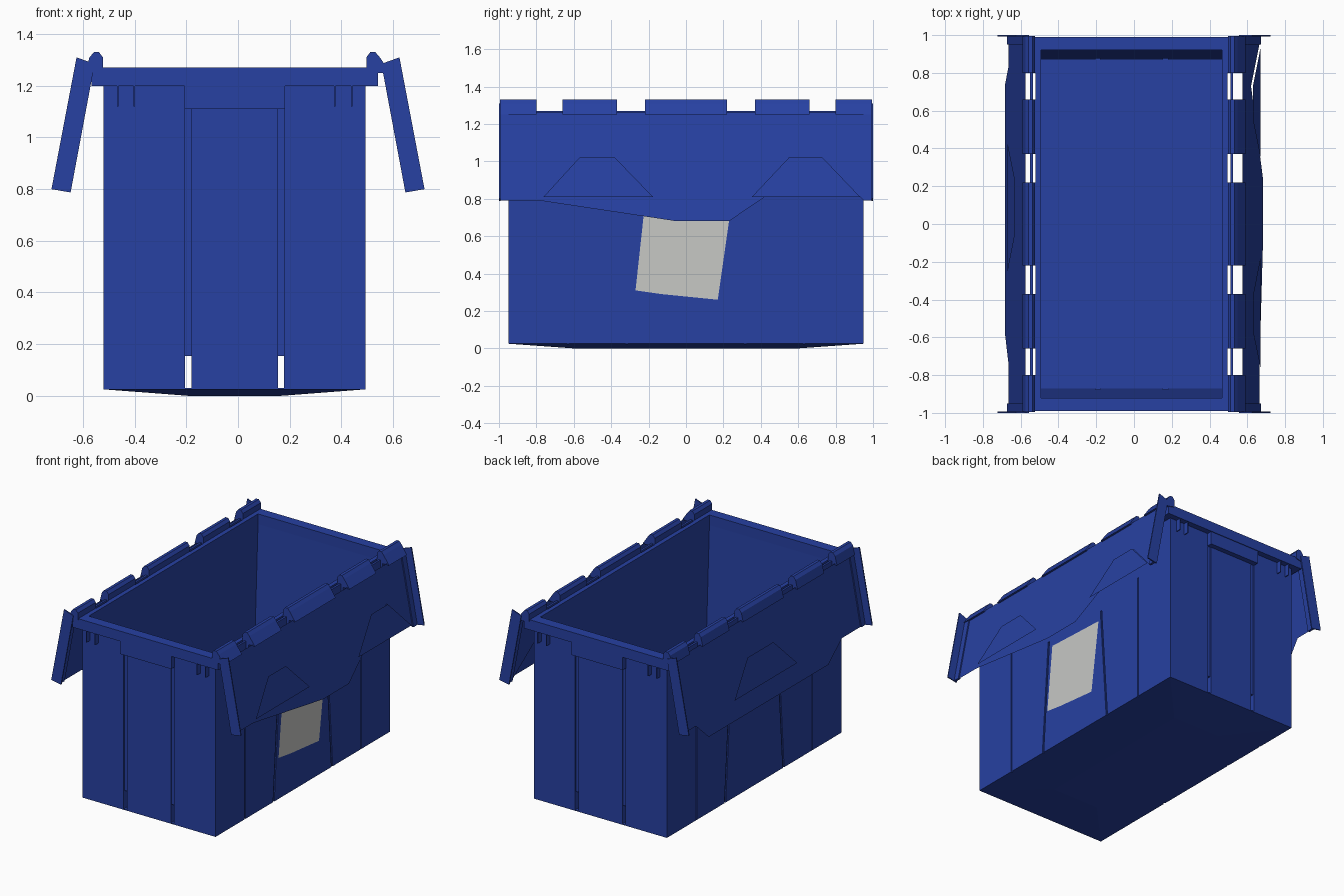
import bpy, bmesh

old = bpy.data.objects.get("Cube")
if old:
    bpy.data.objects.remove(old, do_unlink=True)

CX = -0.013                      # the tub sits slightly off the flap centre
HX, HY = 0.507, 0.95             # outer half sizes of the tub
GAPS = [(-0.8, -0.66), (-0.37, -0.22), (0.22, 0.37), (0.66, 0.8)]


def material(name, rgb):
    m = bpy.data.materials.new(name)
    m.use_nodes = True
    m.diffuse_color = (*rgb, 1)
    m.node_tree.nodes["Principled BSDF"].inputs["Base Color"].default_value = (*rgb, 1)
    return m


BLUE = material("tote blue", (0.02, 0.052, 0.36))
GREY = material("label grey", (0.57, 0.58, 0.56))


def finish(name, bm, mat=BLUE, solid=True):
    if solid:
        bmesh.ops.recalc_face_normals(bm, faces=bm.faces)
    mesh = bpy.data.meshes.new(name)
    bm.to_mesh(mesh)
    bm.free()
    mesh.materials.append(mat)
    ob = bpy.data.objects.new(name, mesh)
    bpy.context.collection.objects.link(ob)
    return ob


def add_box(bm, x, y, z, y_top=None):
    """Box from (low, high) ranges; y_top shears the upper end."""
    v = [bm.verts.new((px, py, pz))
         for pz, ys in zip(z, (y, y_top or y))
         for px, py in ((x[0], ys[0]), (x[1], ys[0]), (x[1], ys[1]), (x[0], ys[1]))]
    bm.faces.new(v[:4])
    bm.faces.new(v[4:])
    for i in range(4):
        j = (i + 1) % 4
        bm.faces.new((v[i], v[j], v[j + 4], v[i + 4]))


def side_range(side, a, b):
    """Range between distances a and b from the tub centre line."""
    return tuple(sorted((CX + side * a, CX + side * b)))


def add_prism(bm, profile, y0, y1):
    """Extrude an (x, z) profile along y."""
    ends = [[bm.verts.new((x, y, z)) for x, z in profile] for y in (y0, y1)]
    for e in ends:
        bm.faces.new(e)
    n = len(profile)
    for i in range(n):
        j = (i + 1) % n
        bm.faces.new((ends[0][i], ends[0][j], ends[1][j], ends[1][i]))


def add_rings(bm, rings, closed):
    """Skin rectangular rings given as (half x, half y, z)."""
    loops = [[bm.verts.new((CX + sx * hx, sy * hy, z))
              for sx, sy in ((-1, -1), (1, -1), (1, 1), (-1, 1))] for hx, hy, z in rings]
    pairs = list(zip(loops, loops[1:]))
    if closed:
        pairs.append((loops[-1], loops[0]))
    else:
        bm.faces.new(loops[0])
        bm.faces.new(loops[-1])
    for a, b in pairs:
        for i in range(4):
            j = (i + 1) % 4
            bm.faces.new((a[i], a[j], b[j], b[i]))


def carve(ob, bm):
    cutter = finish("cutter", bm)
    cutter.hide_render = True
    mod = ob.modifiers.new("cut", 'BOOLEAN')
    mod.operation, mod.solver, mod.use_self = 'DIFFERENCE', 'EXACT', True
    mod.object = cutter
    bpy.context.view_layer.update()
    mesh = bpy.data.meshes.new_from_object(
        ob.evaluated_get(bpy.context.evaluated_depsgraph_get()))
    ob.modifiers.clear()
    ob.data = mesh
    bpy.data.objects.remove(cutter, do_unlink=True)


# Tub: shallow dished bottom, straight outside, tapered end walls inside
bm = bmesh.new()
add_rings(bm, [(0.18, 0.6, 0), (HX, HY, 0.025), (HX, HY, 1.2),
               (0.479, 0.92, 1.2), (0.479, 0.87, 0.03)], closed=False)
tub = finish("tub", bm)

# Panel grooves in the walls and drain slots through the ends
bm = bmesh.new()
for s in (-1, 1):
    slot = side_range(s, 0.167, 0.192)
    add_box(bm, slot, (-1.2, 1.2), (0.031, 0.155))
    for e in (-1, 1):
        add_box(bm, slot, sorted((e * 0.942, e * 1.1)), (0.154, 1.15))
        wall = side_range(e, HX - 0.008, 0.6)
        add_box(bm, wall, (s * 0.63 - 0.005, s * 0.63 + 0.005), (-0.1, 0.9))
        add_box(bm, wall, (s * 0.32 - 0.007, s * 0.32 + 0.007), (-0.01, 0.82),
                (s * 0.26 - 0.007, s * 0.26 + 0.007))
carve(tub, bm)

# Rim with hinge slits along both sides
bm = bmesh.new()
add_rings(bm, [(0.555, 0.99, 1.2), (0.555, 0.99, 1.27),
               (0.479, 0.92, 1.27), (0.479, 0.92, 1.2)], closed=True)
rim = finish("rim", bm)
bm = bmesh.new()
for s in (-1, 1):
    for gap in GAPS:
        add_box(bm, side_range(s, HX + 0.001, 0.523), gap, (1.1, 1.4))
        add_box(bm, side_range(s, 0.537, 0.6), gap, (1.1, 1.4))
carve(rim, bm)

# Hand grips and stiffening fins under the rim ends
bm = bmesh.new()
for e in (-1, 1):
    add_box(bm, (CX - 0.195, CX + 0.195), sorted((e * 0.945, e * 0.985)), (1.11, 1.2))
    for s in (-1, 1):
        for d in (0.385, 0.45):
            add_box(bm, side_range(s, d, d + 0.006),
                    sorted((e * 0.945, e * 0.985)), (1.12, 1.2))
finish("grips_and_fins", bm)


# Flaps hang outward from the hinges in one sloping plane
def flap_x(z):
    return 0.574 + 0.19 * (1.26 - z)


# Interlocking lower edges as (y, z)
EDGES = {
    "left": [(-1, 0.79), (-0.78, 0.79), (-0.57, 1.02), (-0.38, 1.02), (-0.05, 0.68),
             (0.23, 0.68), (0.55, 1.02), (0.73, 1.02), (0.95, 0.79), (1, 0.79)],
    "right": [(-1, 0.79), (-0.75, 0.79), (-0.57, 0.68), (-0.38, 0.68), (-0.05, 1.02),
              (0.23, 1.02), (0.55, 0.68), (0.73, 0.68), (0.84, 0.79), (1, 0.79)],
}
LOW = 0.81

for side, s in (("left", 1), ("right", -1)):
    edge = EDGES[side]

    def sheet(bm, outline, out=0.0):
        pts = outline if s > 0 else outline[::-1]
        f = bm.faces.new([bm.verts.new((s * (flap_x(z) + out), y, z)) for y, z in pts])
        bmesh.ops.triangulate(bm, faces=[f])

    bm = bmesh.new()
    sheet(bm, edge + [(1, 1.26), (-1, 1.26)])
    finish(side + "_flap", bm, solid=False)

    # Stepped panels that fill the notches, cut off at a straight lower line
    bm = bmesh.new()
    for (ya, za), (yb, zb), (yc, zc), (yd, zd) in zip(edge, edge[1:], edge[2:], edge[3:]):
        if zb == zc == 1.02:
            y0 = yb + (ya - yb) * (zb - LOW) / (zb - za)
            y1 = yc + (yd - yc) * (zc - LOW) / (zc - zd)
            sheet(bm, [(y0, LOW), (y1, LOW), (yc, zc), (yb, zb)], 0.01)
    finish(side + "_flap_step", bm, solid=False)

    # End plates and folded end strips of the flap
    bm = bmesh.new()
    plate = [(0.555, 1.285), (0.648, 0.787), (0.722, 0.80), (0.625, 1.31)]
    strip = [(flap_x(z) + d, z) for z, d in
             ((1.26, -0.008), (0.79, -0.008), (0.79, 0.008), (1.26, 0.008))]
    for e in (-1, 1):
        add_prism(bm, [(s * x, z) for x, z in plate], e * 0.992, e * 1.0)
        add_prism(bm, [(s * x, z) for x, z in strip], e * 0.95, e * 0.992)
    finish(side + "_flap_ends", bm)

    # Hinge knuckles between the gaps
    bm = bmesh.new()
    knuckle = [(0.51, 1.26), (0.51, 1.31), (0.525, 1.33), (0.545, 1.33),
               (0.562, 1.31), (0.59, 1.25), (0.556, 1.25)]
    stops = [-0.995] + [y for gap in GAPS for y in gap] + [0.995]
    for y0, y1 in zip(stops[::2], stops[1::2]):
        add_prism(bm, [(CX * (x < 0.57) + s * x, z) for x, z in knuckle], y0, y1)
    finish(side + "_hinge", bm)

# Paper label on the left wall
bm = bmesh.new()
label = [(-0.27, 0.31), (-0.13, 0.29), (0.17, 0.26), (0.24, 0.75), (0.0, 0.76), (-0.22, 0.77)]
bm.faces.new([bm.verts.new((CX + HX + 0.004, y, z)) for y, z in label])
finish("label", bm, GREY, solid=False)
